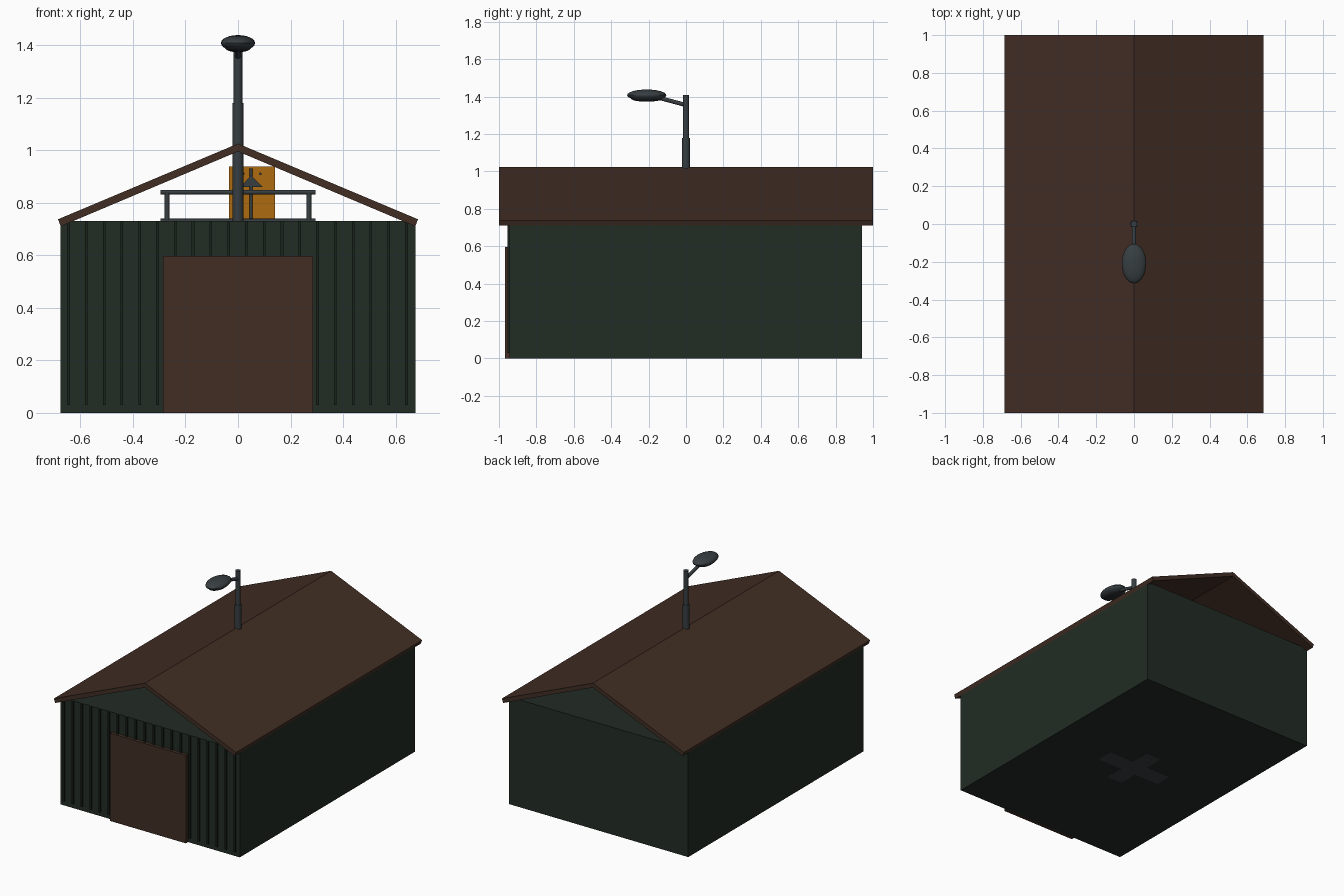
import bpy
import bmesh
import math
from mathutils import Vector

cube = bpy.data.objects.get("Cube")
if cube:
    bpy.data.objects.remove(cube, do_unlink=True)


def material(name, rgb):
    mat = bpy.data.materials.new(name)
    mat.use_nodes = True
    mat.diffuse_color = (*rgb, 1)
    mat.node_tree.nodes["Principled BSDF"].inputs["Base Color"].default_value = (*rgb, 1)
    return mat


BROWN = material("dark brown", (0.052, 0.026, 0.017))
GREEN = material("dark green", (0.016, 0.025, 0.018))
RIB = material("rib green", (0.010, 0.017, 0.012))
GREY = material("slate grey", (0.038, 0.048, 0.053))
LENS = material("dark grey", (0.02, 0.024, 0.026))
ORANGE = material("orange", (0.42, 0.15, 0.005))


def finish(name, bm, mat, smooth=False):
    bmesh.ops.recalc_face_normals(bm, faces=bm.faces)
    mesh = bpy.data.meshes.new(name)
    bm.to_mesh(mesh)
    bm.free()
    mesh.materials.append(mat)
    obj = bpy.data.objects.new(name, mesh)
    bpy.context.collection.objects.link(obj)
    if smooth:
        bpy.ops.object.select_all(action="DESELECT")
        obj.select_set(True)
        bpy.context.view_layer.objects.active = obj
        bpy.ops.object.shade_smooth_by_angle(angle=math.radians(35))
    return obj


def box(name, lo, hi, mat):
    bm = bmesh.new()
    bmesh.ops.create_cube(bm, size=1)
    for v in bm.verts:
        v.co = [hi[i] if v.co[i] > 0 else lo[i] for i in range(3)]
    return finish(name, bm, mat)


def rod(name, a, b, r1, r2, mat, sides=16):
    a, b = Vector(a), Vector(b)
    bm = bmesh.new()
    bmesh.ops.create_cone(bm, cap_ends=True, segments=sides,
                          radius1=r1, radius2=r2, depth=(b - a).length)
    turn = (b - a).to_track_quat("Z", "Y")
    for v in bm.verts:
        v.co = turn @ v.co + (a + b) / 2
    return finish(name, bm, mat, True)


def ellipsoid(name, centre, size, mat):
    bm = bmesh.new()
    bmesh.ops.create_uvsphere(bm, u_segments=24, v_segments=12, radius=1)
    for v in bm.verts:
        v.co = [v.co[i] * size[i] + centre[i] for i in range(3)]
    return finish(name, bm, mat, True)


def prism(name, profile, y0, y1, mat):
    bm = bmesh.new()
    face = bm.faces.new([bm.verts.new((x, y0, z)) for x, z in profile])
    out = bmesh.ops.extrude_face_region(bm, geom=[face])
    for v in out["geom"]:
        if isinstance(v, bmesh.types.BMVert):
            v.co.y = y1
    return finish(name, bm, mat)


# Closed body, vertical ribs on the front and the large door
box("body", (-0.675, -0.945, 0), (0.675, 0.94, 0.73), GREEN)
for i in range(20):
    x = -0.645 + i * 0.0677
    box("front_rib", (x - 0.005, -0.955, 0.03), (x + 0.005, -0.94, 0.73), RIB)
box("door", (-0.285, -0.968, 0), (0.285, -0.945, 0.597), BROWN)

# Gabled roof with open ends: two slabs meeting at the ridge
for name, s in (("roof_left", 1), ("roof_right", -1)):
    prism(name, [(0, 1.025), (0.685 * s, 0.737), (0.675 * s, 0.71), (0, 0.995)],
          -1, 1, BROWN)

# Lamp post through the ridge, with arm and oval head
rod("post_lower", (0, 0, 0), (0, 0, 1.18), 0.021, 0.021, GREY)
rod("post_upper", (0, 0, 1.17), (0, 0, 1.41), 0.017, 0.017, GREY)
rod("lamp_arm", (0, 0, 1.355), (0, -0.15, 1.395), 0.011, 0.011, GREY)
ellipsoid("lamp_head", (0, -0.21, 1.408), (0.065, 0.105, 0.03), GREY)
ellipsoid("lamp_lens", (0, -0.21, 1.39), (0.05, 0.085, 0.017), LENS)

# Post footing showing under the floor
box("foot_long", (-0.06, -0.2, -0.001), (0.06, 0.2, 0.004), GREY)
box("foot_wide", (-0.25, -0.06, -0.001), (0.25, 0.06, 0.004), GREY)

# Rail under the roof
rod("top_rail", (-0.295, 0.1, 0.84), (0.295, 0.1, 0.84), 0.009, 0.009, GREY)
rod("bottom_rail", (-0.295, 0.1, 0.73), (0.295, 0.1, 0.73), 0.009, 0.009, GREY)
for s in (-1, 1):
    rod("rail_post", (0.27 * s, 0.1, 0.72), (0.27 * s, 0.1, 0.84), 0.009, 0.009, GREY)

# Orange board with a small arrow shaped stand and bolts
box("board", (-0.035, 0.14, 0.73), (0.14, 0.16, 0.937), ORANGE)
rod("stand_rod", (0.05, 0.125, 0.73), (0.05, 0.125, 0.93), 0.006, 0.006, GREY)
prism("stand_top", [(0.01, 0.86), (0.095, 0.86), (0.05, 0.905)], 0.115, 0.135, GREY)
for x in (0.02, 0.085):
    rod("bolt", (x, 0.133, 0.91), (x, 0.142, 0.91), 0.005, 0.005, GREY, 8)
